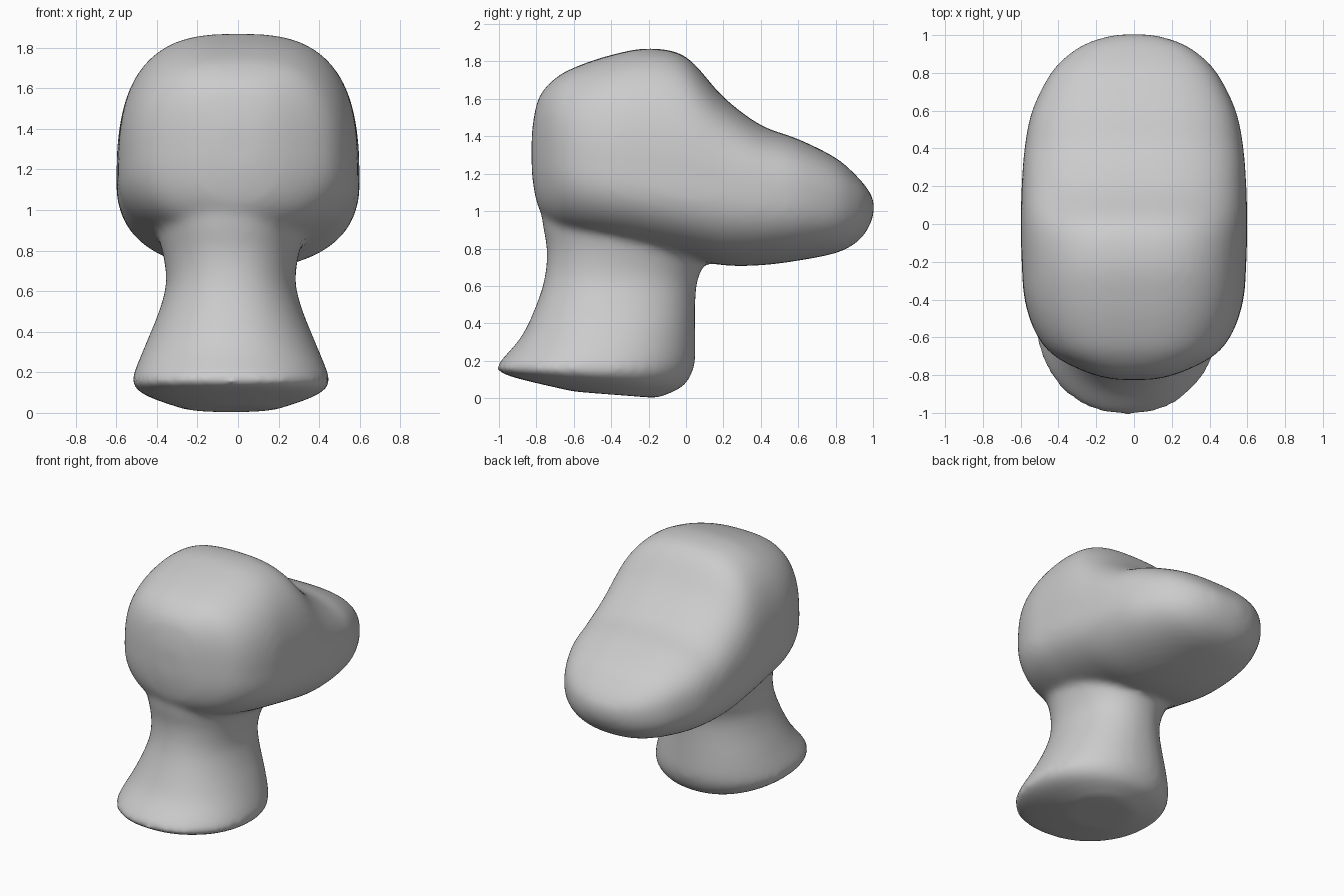
import bpy, bmesh, math

cube = bpy.data.objects.get("Cube")
if cube:
    bpy.data.objects.remove(cube)

SIDES = 48
STEPS = 5


def refine(rows):
    """Smoothly interpolate rows of numbers (Catmull-Rom)."""
    out = []
    for i in range(len(rows) - 1):
        a, b = rows[max(i - 1, 0)], rows[i]
        c, d = rows[i + 1], rows[min(i + 2, len(rows) - 1)]
        for k in range(STEPS):
            t = k / STEPS
            out.append([q + t / 2 * (r - p + t * (2 * p - 5 * q + 4 * r - s
                        + t * (3 * (q - r) + s - p)))
                        for p, q, r, s in zip(a, b, c, d)])
    out.append(rows[-1])
    return out


def curve_point(angle, power):
    """Point on a rounded-square unit outline."""
    c, s = math.cos(angle), math.sin(angle)
    return (math.copysign(abs(c) ** (2 / power), c),
            math.copysign(abs(s) ** (2 / power), s))


def loft(bm, rings):
    loops = [[bm.verts.new(p) for p in ring] for ring in rings]
    for lo, hi in zip(loops, loops[1:]):
        for j in range(SIDES):
            k = (j + 1) % SIDES
            bm.faces.new((lo[j], lo[k], hi[k], hi[j]))
    bm.faces.new(loops[0][::-1])
    bm.faces.new(loops[-1])


angles = [2 * math.pi * j / SIDES for j in range(SIDES)]


def head_ring(row):
    y, low, mid, top, half = row
    ring = []
    for a in angles:
        up = math.sin(a) > 0
        u, v = curve_point(a, 2.8 if up else 2.25)
        ring.append((u * half, y, mid + v * ((top - mid) if up else (mid - low))))
    return ring


def neck_ring(row):
    y0, z0, y1, z1, half = row
    ring = []
    for a in angles:
        u, v = curve_point(a, 2.15)
        t = (1 + v) / 2
        ring.append((-0.035 + u * half, y0 + t * (y1 - y0), z0 + t * (z1 - z0)))
    return ring


# Head sections: y, bottom, widest height, top, half width
head = [
    (-0.825, 1.20, 1.32, 1.42, 0.10),
    (-0.79, 1.02, 1.29, 1.60, 0.24),
    (-0.70, 0.92, 1.26, 1.71, 0.42),
    (-0.58, 0.87, 1.22, 1.775, 0.52),
    (-0.40, 0.83, 1.18, 1.835, 0.58),
    (-0.20, 0.79, 1.15, 1.87, 0.595),
    (0.00, 0.75, 1.12, 1.825, 0.60),
    (0.20, 0.71, 1.10, 1.61, 0.595),
    (0.40, 0.71, 1.08, 1.46, 0.58),
    (0.60, 0.735, 1.06, 1.385, 0.54),
    (0.80, 0.775, 1.04, 1.285, 0.44),
    (0.91, 0.83, 1.03, 1.19, 0.33),
    (0.97, 0.90, 1.03, 1.12, 0.22),
    (1.005, 0.98, 1.02, 1.06, 0.09),
]

# Neck and foot rings: front y, front z, back y, back z, half width
neck = [
    (-0.60, 0.035, -0.15, 0.0, 0.22),
    (-0.90, 0.105, -0.02, 0.06, 0.41),
    (-1.01, 0.15, 0.03, 0.13, 0.485),
    (-0.99, 0.20, 0.05, 0.21, 0.475),
    (-0.88, 0.33, 0.05, 0.35, 0.42),
    (-0.80, 0.50, 0.05, 0.50, 0.355),
    (-0.755, 0.65, 0.06, 0.62, 0.32),
    (-0.745, 0.80, 0.10, 0.72, 0.33),
    (-0.77, 0.95, 0.18, 0.85, 0.36),
    (-0.77, 1.10, 0.10, 1.00, 0.33),
]

bm = bmesh.new()
loft(bm, [head_ring(r) for r in refine(head)])
loft(bm, [neck_ring(r) for r in refine(neck)])
bmesh.ops.recalc_face_normals(bm, faces=bm.faces)
mesh = bpy.data.meshes.new("head_stand")
bm.to_mesh(mesh)
bm.free()
body = bpy.data.objects.new("head_stand", mesh)
bpy.context.collection.objects.link(body)

# Single plain clay colour
clay = bpy.data.materials.new("grey_clay")
clay.use_nodes = True
colour = (0.6, 0.6, 0.6, 1)
clay.diffuse_color = colour
clay.node_tree.nodes["Principled BSDF"].inputs["Base Color"].default_value = colour
mesh.materials.append(clay)

# Fuse the two masses and soften the join
fuse = body.modifiers.new("fuse", "REMESH")
fuse.mode = "VOXEL"
fuse.voxel_size = 0.022
fuse.use_smooth_shade = True
soften = body.modifiers.new("soften", "SMOOTH")
soften.factor = 0.5
soften.iterations = 16
